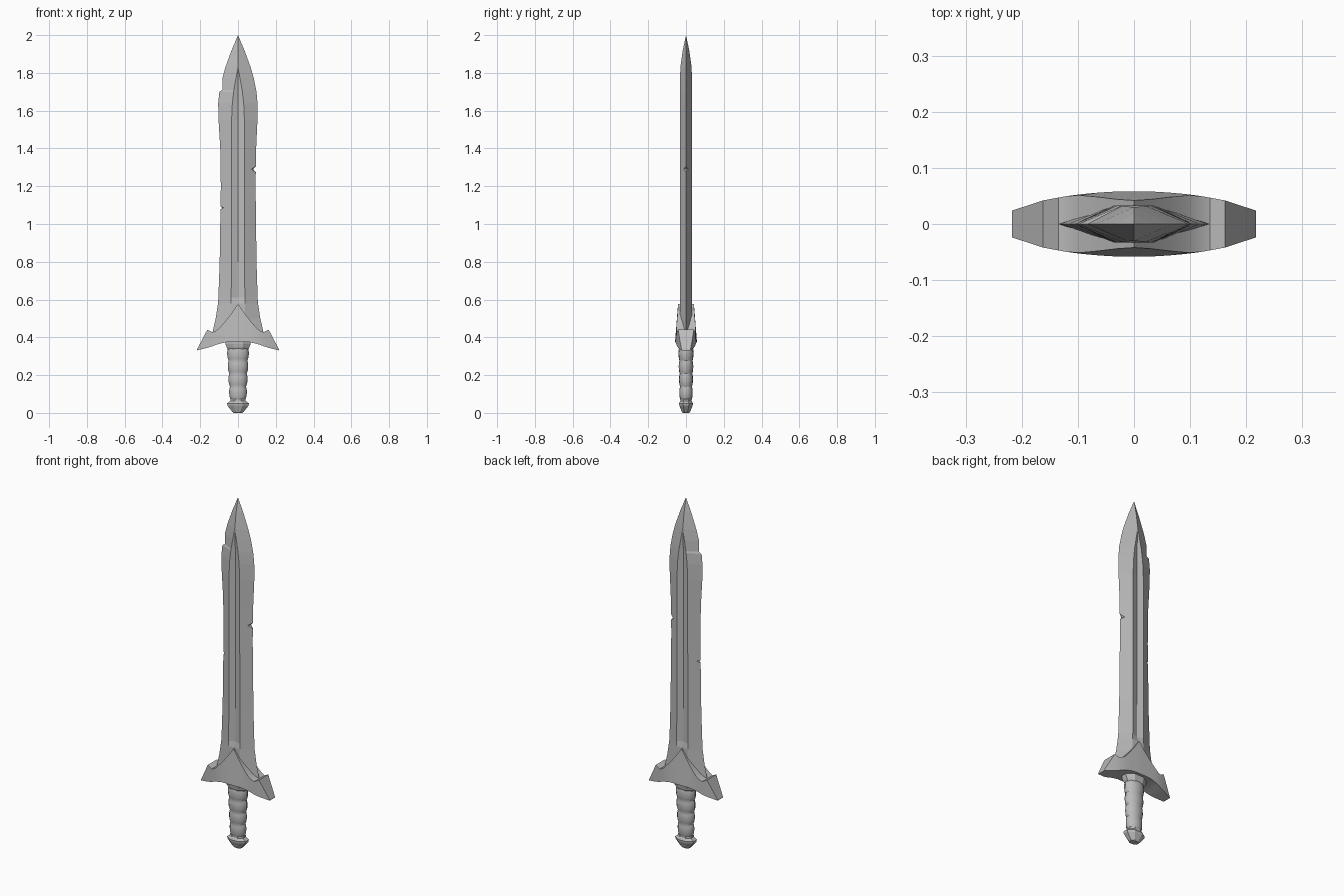
import bpy, bmesh, math
from mathutils import Vector

cube = bpy.data.objects.get("Cube")
if cube:
    bpy.data.objects.remove(cube)

steel = bpy.data.materials.new("grey_steel")
steel.use_nodes = True
steel.diffuse_color = (0.5, 0.5, 0.5, 1)
steel.node_tree.nodes["Principled BSDF"].inputs["Base Color"].default_value = (0.5, 0.5, 0.5, 1)


def loft(name, rings, smooth=None):
    """Skin a list of equal-length point rings and cap both ends."""
    bm = bmesh.new()
    rows = [[bm.verts.new(p) for p in ring] for ring in rings]
    n = len(rows[0])
    for a, b in zip(rows, rows[1:]):
        for i in range(n):
            j = (i + 1) % n
            bm.faces.new((a[i], a[j], b[j], b[i]))
    bm.faces.new(rows[0])
    bm.faces.new(rows[-1])
    bmesh.ops.remove_doubles(bm, verts=bm.verts, dist=0.0004)
    bmesh.ops.dissolve_degenerate(bm, edges=bm.edges, dist=0.0002)
    bmesh.ops.recalc_face_normals(bm, faces=bm.faces)
    mesh = bpy.data.meshes.new(name)
    bm.to_mesh(mesh)
    bm.free()
    mesh.materials.append(steel)
    ob = bpy.data.objects.new(name, mesh)
    bpy.context.collection.objects.link(ob)
    if smooth:
        bpy.ops.object.select_all(action='DESELECT')
        ob.select_set(True)
        bpy.context.view_layer.objects.active = ob
        bpy.ops.object.shade_smooth_by_angle(angle=math.radians(smooth))
    return ob


def oval_rings(profile, sides, turn=0.0):
    """Rings from (z, x radius, y radius)."""
    angles = [math.tau * (i + turn) / sides for i in range(sides)]
    return [[(rx * math.cos(a), ry * math.sin(a), z) for a in angles]
            for z, rx, ry in profile]


# Blade: z, left edge, right edge, groove half width, ridge depth, groove depth
blade_rows = [
    (0.40, .140, .140, .036, .033, .033),
    (0.44, .132, .132, .036, .033, .033),
    (0.50, .118, .118, .036, .033, .033),
    (0.58, .106, .106, .036, .033, .033),
    (0.61, .104, .104, .036, .033, .022),
    (0.80, .097, .098, .035, .033, .022),
    (1.20, .091, .093, .034, .033, .022),
    (1.40, .094, .096, .034, .033, .022),
    (1.55, .103, .103, .034, .033, .022),
    (1.64, .105, .103, .030, .033, .022),
    (1.70, .099, .098, .023, .032, .024),
    (1.71, .083, .096, .022, .032, .024),
    (1.77, .083, .084, .011, .031, .027),
    (1.83, .067, .067, .000, .030, .030),
    (1.92, .034, .034, .000, .017, .017),
    (2.00, .000, .000, .000, .000, .000),
]
blade = loft("blade", [
    [(-l, 0, z), (-g, -t, z), (0, -c, z), (g, -t, z),
     (r, 0, z), (g, t, z), (0, c, z), (-g, t, z)]
    for z, l, r, g, t, c in blade_rows])


# Battle nicks: wedges slanted so that each face of the edge is chipped
def nick(name, side, x, z, half):
    for slant in (-1, 1):
        along = Vector((side * 0.62, slant * 0.78, 0)) * 0.05
        root = Vector((side * x, 0, z))
        out = Vector((side * 0.04, 0, 0))
        rise = Vector((0, 0, half * 1.6))
        rings = [[root + s * along, root + s * along + out + rise,
                  root + s * along + out - rise] for s in (-1, 1)]
        cutter = loft(name + "_cutter", rings)
        cutter.hide_render = True
        cutter.hide_set(True)
        cutter.display_type = 'WIRE'
        mod = blade.modifiers.new(name, 'BOOLEAN')
        mod.operation = 'DIFFERENCE'
        mod.solver = 'EXACT'
        mod.object = cutter
        # Bake the cut and drop the helper
        bpy.context.view_layer.update()
        graph = bpy.context.evaluated_depsgraph_get()
        cut = bpy.data.meshes.new_from_object(blade.evaluated_get(graph))
        blade.modifiers.clear()
        blade.data = cut
        bpy.data.objects.remove(cutter)


nick("right_nick", 1, 0.081, 1.29, 0.03)
nick("left_nick", -1, 0.083, 1.085, 0.02)

# Guard: x, top z, bottom z, top half depth, bottom half depth
half_guard = [
    (0.000, .577, .375, .042, .058),
    (0.030, .533, .375, .044, .058),
    (0.063, .490, .374, .048, .056),
    (0.095, .453, .367, .051, .053),
    (0.118, .434, .360, .050, .050),
    (0.135, .427, .353, .047, .047),
    (0.162, .441, .345, .042, .042),
    (0.217, .336, .331, .024, .024),
]
guard_rows = [(-x, *rest) for x, *rest in half_guard[:0:-1]] + half_guard
loft("guard", [[(x, -t, top), (x, t, top), (x, b, low), (x, -b, low)]
               for x, top, low, t, b in guard_rows], smooth=25)

# Collar under the guard
loft("collar", oval_rings([(.385, .072, .045), (.365, .072, .045),
                           (.345, .064, .041), (.335, .056, .036)], 8, 0.5))

# Grip: four tapering bulges
grip = []
bulges, steps = 4, 6
for k in range(bulges):
    for s in range(steps + (k == bulges - 1)):
        u = (k + s / steps) / bulges
        swell = 0.006 * math.sin(math.pi * s / steps) ** 0.7 if 0 < s < steps else 0
        grip.append((0.345 - 0.275 * u, 0.053 - 0.014 * u + swell,
                     0.036 - 0.006 * u + swell * 0.8))
loft("grip", oval_rings(grip, 16), smooth=30)

# Pommel: faceted knob
loft("pommel", oval_rings([(.082, .036, .028), (.072, .044, .032), (.064, .044, .032),
                           (.050, .063, .040), (.038, .060, .038), (.006, .033, .024),
                           (.000, .026, .018)], 8, 0.5))
